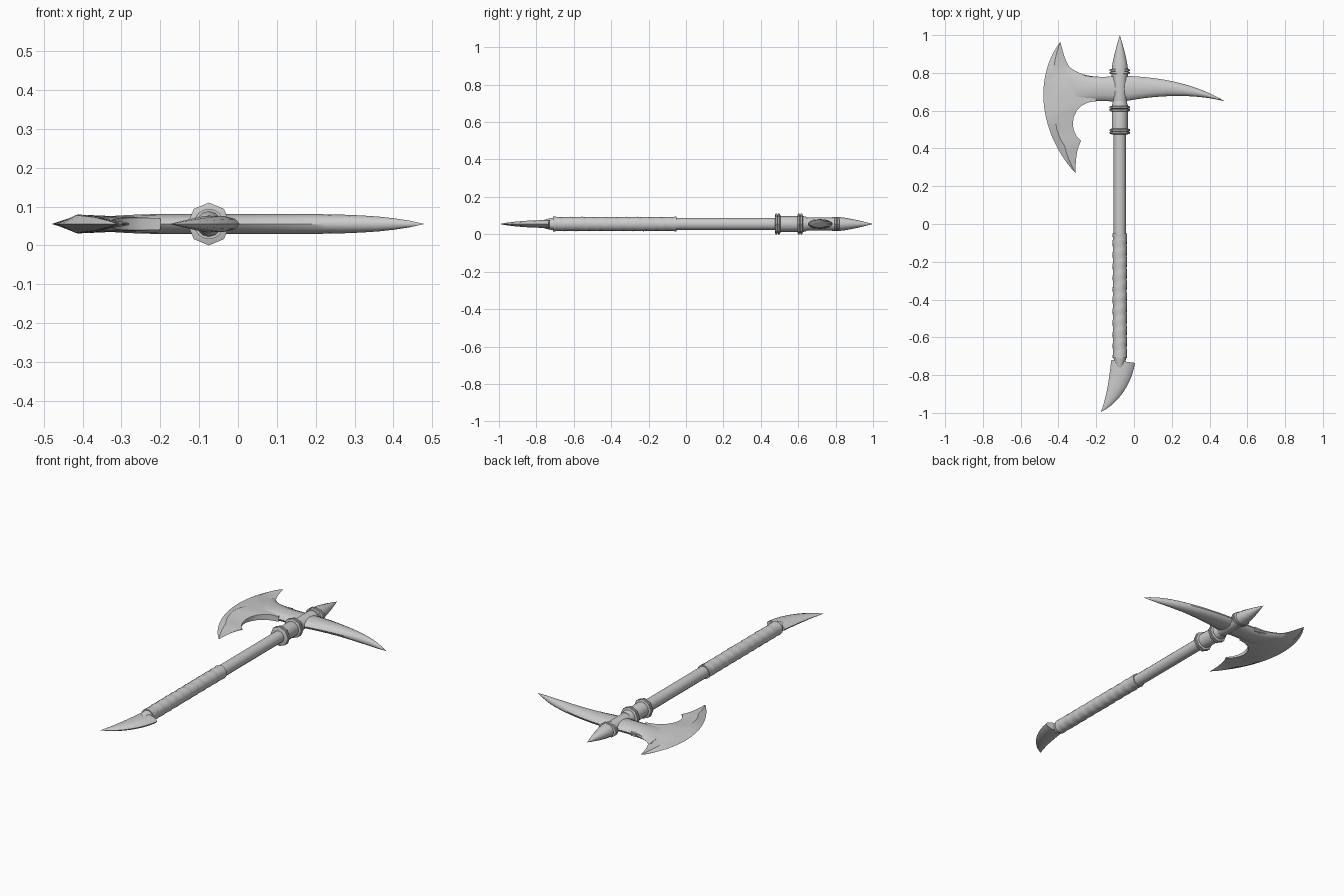
import bpy, bmesh, math
from mathutils import Vector
from mathutils.geometry import interpolate_bezier

cube = bpy.data.objects.get("Cube")
if cube:
    bpy.data.objects.remove(cube)

# The handle axis lies along y at this place
AXIS = Vector((-0.075, 0, 0.055))
UP = Vector((0, 0, 1))

GREY = (0.6, 0.6, 0.6, 1)
steel = bpy.data.materials.new("plain grey")
steel.use_nodes = True
steel.diffuse_color = GREY
steel.node_tree.nodes["Principled BSDF"].inputs["Base Color"].default_value = GREY


def skin(name, rings, angle=40):
    """Join equal-length rings of points into a capped solid."""
    bm = bmesh.new()
    loops = [[bm.verts.new(point) for point in ring] for ring in rings]
    for ring, following in zip(loops, loops[1:]):
        for i in range(len(ring)):
            bm.faces.new((ring[i - 1], ring[i], following[i], following[i - 1]))
    bm.faces.new(loops[0])
    bm.faces.new(loops[-1])
    bmesh.ops.remove_doubles(bm, verts=bm.verts, dist=0.0002)
    bmesh.ops.recalc_face_normals(bm, faces=bm.faces)
    mesh = bpy.data.meshes.new(name)
    bm.to_mesh(mesh)
    bm.free()
    mesh.materials.append(steel)
    part = bpy.data.objects.new(name, mesh)
    bpy.context.collection.objects.link(part)
    bpy.ops.object.select_all(action="DESELECT")
    part.select_set(True)
    bpy.context.view_layer.objects.active = part
    bpy.ops.object.shade_smooth_by_angle(angle=math.radians(angle))


def oval(middle, half_width, half_height, sides):
    """Ring of points around a middle, spanned by two half axes."""
    turns = [math.tau * i / sides for i in range(sides)]
    return [middle + half_width * math.cos(a) + half_height * math.sin(a) for a in turns]


def turned(name, profile, sides=12, flatten=1):
    """Turn a profile of (y, radius) about the handle axis."""
    skin(name, [oval(AXIS + Vector((0, y, 0)), Vector((r, 0, 0)), UP * r * flatten, sides)
                for y, r in profile])


def band(name, y, half_length, radius, sides, flatten=1):
    """Raised ring with chamfered shoulders around the handle axis."""
    inner = radius * 0.8
    turned(name, [(y - half_length, inner), (y - half_length / 2, radius),
                  (y + half_length / 2, radius), (y + half_length, inner)], sides, flatten)


def curve(start, pull_start, pull_end, end, count):
    """Evenly sampled bezier in the middle plane of the model."""
    points = [Vector((*p, AXIS.z)) for p in (start, pull_start, pull_end, end)]
    return interpolate_bezier(*points, count)


def horn(name, one_side, other_side, thickness, sides=12):
    """Oval solid held between two outline curves."""
    last = len(one_side) - 1
    skin(name, [oval((a + b) / 2, (a - b) / 2, UP * thickness(i / last), sides)
                for i, (a, b) in enumerate(zip(one_side, other_side))])


# Handle shaft
turned("shaft", [(-0.7, 0.033), (0.66, 0.033)])

# Wrapped grip: a spiral of overlapping leather with plain ends
grip_rings = []
steps, sides = 64, 16
for k in range(steps + 1):
    y = -0.71 + 0.66 * k / steps
    ring = []
    for i in range(sides):
        a = math.tau * i / sides
        overlap = (y / 0.06 + i / sides) % 1
        r = 0.036 + 0.003 * overlap
        if min(k, steps - k) < 2:
            r = 0.039
        ring.append(AXIS + Vector((r * math.cos(a), y, r * math.sin(a))))
    grip_rings.append(ring)
skin("grip_wrap", grip_rings)

# Collar below the head, with a pair of thin raised rings at each end
turned("collar", [(0.48, 0.042), (0.63, 0.042), (0.65, 0.036)])
for label, y in (("lower", 0.49), ("upper", 0.61)):
    band("collar_front_ring_" + label, y - 0.007, 0.008, 0.055, sides=8)
    band("collar_back_ring_" + label, y + 0.007, 0.008, 0.055, sides=8)

# Socket where the handle passes through the head
turned("socket", [(0.63, 0.035), (0.66, 0.038), (0.77, 0.038), (0.8, 0.036)], flatten=0.9)

# Curved pick on the left of the head
horn("pick",
     curve((AXIS.x, 0.785), (0.15, 0.78), (0.33, 0.74), (0.48, 0.65), 14),
     curve((AXIS.x, 0.645), (0.1, 0.68), (0.3, 0.695), (0.48, 0.65), 14),
     lambda t: 0.026 * (1 - t ** 5))

# Flared arm that carries the blade
horn("blade_arm",
     curve((AXIS.x, 0.785), (-0.2, 0.77), (-0.3, 0.78), (-0.36, 0.85), 10),
     curve((AXIS.x, 0.645), (-0.2, 0.66), (-0.3, 0.65), (-0.36, 0.6), 10),
     lambda t: 0.026 - 0.01 * t ** 3)

# Axe blade: a bowed cutting edge, and a back with a barb near the lower tip
lower_tip, barb, upper_tip = (-0.31, 0.27), (-0.28, 0.44), (-0.39, 0.965)
back = (curve(lower_tip, (-0.31, 0.33), (-0.305, 0.4), barb, 6)
        + curve(barb, (-0.36, 0.5), (-0.33, 0.65), (-0.2, 0.65), 9)[1:]
        + curve((-0.2, 0.78), (-0.35, 0.78), (-0.36, 0.85), upper_tip, 10))
edge = curve(lower_tip, (-0.48, 0.45), (-0.55, 0.75), upper_tip, len(back))
blade_rings = []
for i, (front, rear) in enumerate(zip(edge, back)):
    swell = math.sin(math.pi * i / (len(back) - 1))
    ridge = front.lerp(rear, 0.3)
    ridge_rise = UP * 0.024 * swell ** 0.7
    rear_rise = UP * 0.016 * swell ** 4
    blade_rings.append([front, ridge + ridge_rise, rear + rear_rise,
                        rear - rear_rise, ridge - ridge_rise])
skin("axe_blade", blade_rings, angle=25)

# Top spike and the two thin rings around its base
spike_steps = [i / 8 for i in range(9)]
turned("top_spike", [(0.78, 0.043)] + [(0.82 + 0.18 * t, 0.043 * (1 - t ** 1.3))
                                     for t in spike_steps], flatten=0.86)
for label, y in (("lower", 0.8), ("upper", 0.814)):
    band("spike_ring_" + label, y, 0.007, 0.055, sides=12, flatten=0.7)

# Curved claw pommel with a hooked shoulder, and the neck above it
turned("pommel_neck", [(-0.76, 0.022), (-0.73, 0.03), (-0.7, 0.034)])
claw_tip = (-0.175, -0.995)
horn("claw_pommel",
     curve((-0.12, -0.72), (-0.13, -0.8), (-0.14, -0.9), claw_tip, 12),
     curve((0.005, -0.735), (-0.01, -0.84), (-0.08, -0.95), claw_tip, 12),
     lambda t: 0.022 * (1 - t ** 2), sides=10)
